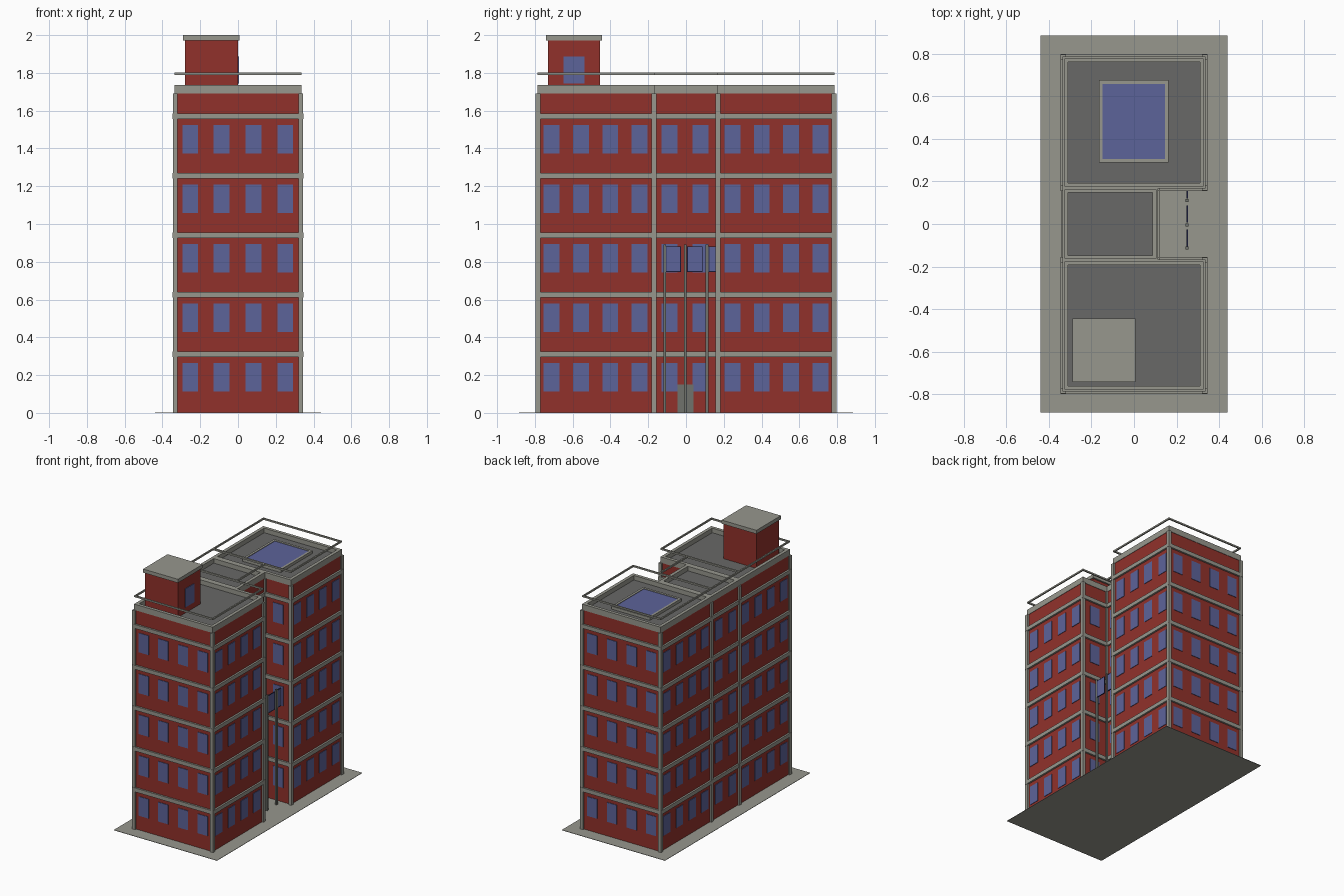
import bpy, bmesh

if "Cube" in bpy.data.objects:
    bpy.data.objects.remove(bpy.data.objects["Cube"])


def material(name, rgb):
    m = bpy.data.materials.new(name)
    m.diffuse_color = (*rgb, 1)
    m.use_nodes = True
    m.node_tree.nodes["Principled BSDF"].inputs["Base Color"].default_value = m.diffuse_color
    return m


BRICK = material("brick red", (0.285, 0.031, 0.024))
STONE = material("pale stone", (0.31, 0.31, 0.27))
ROOF = material("roof grey", (0.14, 0.14, 0.135))
GLASS = material("window blue", (0.108, 0.125, 0.32))
STEEL = material("steel grey", (0.16, 0.17, 0.15))
FRAME = material("dark frame blue", (0.025, 0.03, 0.10))


def boxes(name, mat, items):
    """One object from boxes given as (x0, x1, y0, y1, z0, z1)."""
    bm = bmesh.new()
    for x0, x1, y0, y1, z0, z1 in items:
        vs = bmesh.ops.create_cube(bm, size=1)["verts"]
        for v in vs:
            v.co = (x0 + (v.co.x + .5) * (x1 - x0),
                    y0 + (v.co.y + .5) * (y1 - y0),
                    z0 + (v.co.z + .5) * (z1 - z0))
    me = bpy.data.meshes.new(name)
    bm.to_mesh(me)
    bm.free()
    me.materials.append(mat)
    ob = bpy.data.objects.new(name, me)
    bpy.context.collection.objects.link(ob)
    return ob


def ring(x0, x1, y0, y1, z0, z1, w):
    """Four boxes forming a rectangular frame of width w."""
    return [(x0, x1, y0, y0 + w, z0, z1), (x0, x1, y1 - w, y1, z0, z1),
            (x0, x0 + w, y0 + w, y1 - w, z0, z1), (x1 - w, x1, y0 + w, y1 - w, z0, z1)]


def grow(b, d):
    return (b[0] - d, b[1] + d, b[2] - d, b[3] + d)


WALL_TOP, PARAPET_TOP, DECK = 1.69, 1.735, 1.70
PITCH = 0.315
BLOCKS = {  # wall footprints
    "south": (-.332, .332, -.784, -.17),
    "middle": (-.332, .11, -.17, .17),
    "north": (-.332, .332, .17, .784),
}

# Paved base
boxes("ground_slab", STONE, [(-.44, .44, -.885, .885, 0, .003)])

# Walls, floor bands, corner columns, parapet, deck and rail for each block
for name, b in BLOCKS.items():
    boxes(name + "_walls", BRICK, [(*b, .001, WALL_TOP)])
    boxes(name + "_floor_bands", STONE,
          [(*grow(b, .014 if name != "middle" else .012), PITCH * i - .02, PITCH * i + .01)
           for i in range(1, 6)])
    boxes(name + "_corner_columns", STONE,
          [(x - .0125, x + .0125, y - .0125, y + .0125, .002, WALL_TOP)
           for x in b[:2] for y in b[2:]])
    p = grow(b, .003)
    boxes(name + "_parapet", STONE, ring(*p, WALL_TOP, PARAPET_TOP, .025))
    boxes(name + "_roof_deck", ROOF, [(*grow(b, -.02), WALL_TOP - .01, DECK)])
    boxes(name + "_roof_rail", STONE, ring(*p, 1.789, 1.801, .01))

# Windows as thin plates on the walls
SIDE = [s * y for s in (-1, 1) for y in (.247, .401, .556, .713)]
END = (-.253, -.087, .082, .25)
W, T = .042, .004
panes = []
for floor in range(5):
    z0 = .114 + PITCH * floor
    z = (z0, z0 + .149)
    # long sides
    for y in SIDE:
        for x in (-.332, .332):
            panes.append((x - T, x + T, y - W, y + W, *z))
    # middle section, front and back
    for y in (-.087, .077):
        for x in (-.332, .11):
            panes.append((x - T, x + T, y - W, y + W, *z))
    # ends
    for x in END:
        for y in (-.784, .784):
            panes.append((x - W, x + W, y - T, y + T, *z))
    # entrance recess cheeks
    for y in (-.17, .17):
        panes.append((.225 - W, .225 + W, y - T, y + T, *z))
boxes("windows", GLASS, panes)

# Entrance door
boxes("entrance_door", STEEL, [(.106, .115, -.045, .04, .003, .15)])

# Framed panels on tall posts in the recess
boxes("panel_posts", STEEL, [(.243, .257, y - .007, y + .007, .003, .892)
                             for y in (-.113, -.004, .111)])
spans = ((-.106, -.027), (.006, .088), (.12, .164))
boxes("panel_glass", GLASS, [(.247, .253, a + .004, c - .004, .75, .878) for a, c in spans])
frames = []
for a, c in spans:
    for e in (a, c - .004):
        frames.append((.246, .254, e, e + .004, .746, .882))
    for z in (.746, .878):
        frames.append((.246, .254, a, c, z, z + .004))
boxes("panel_frames", FRAME, frames)

# Skylight on the north roof
boxes("skylight_frame", STONE, ring(-.165, .163, .288, .676, DECK - .005, 1.722, .018))
boxes("skylight_glass", GLASS, [(-.15, .148, .303, .661, DECK - .005, 1.718)])

# Stair house on the south roof
boxes("stair_house_walls", BRICK, [(-.28, 0, -.73, -.456, DECK - .005, 1.975)])
boxes("stair_house_cap", STONE, [(-.29, .007, -.742, -.444, 1.972, 2.0)])
boxes("stair_house_window", GLASS, [(-.004, .004, -.648, -.537, 1.745, 1.888)])
